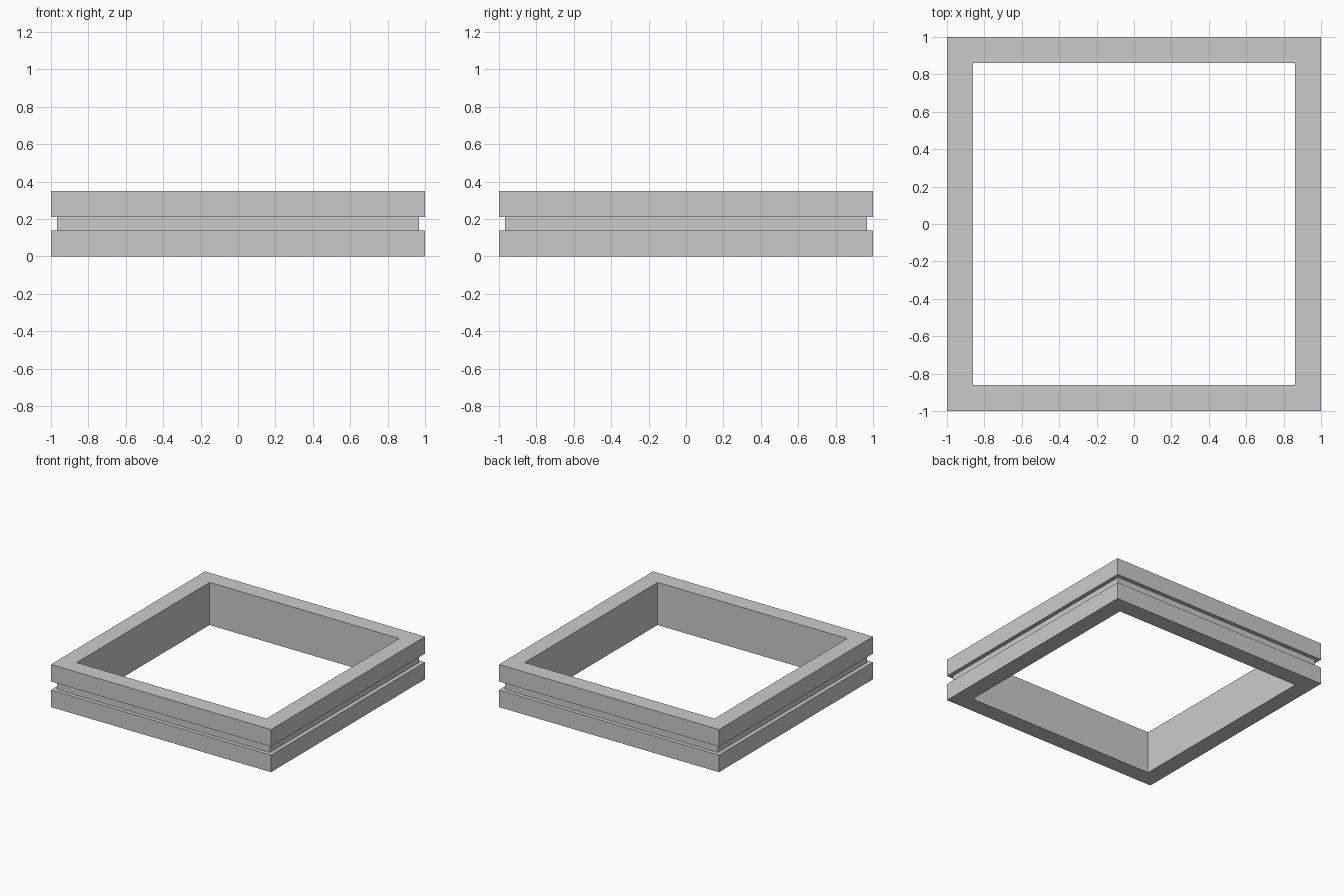
import bpy
import bmesh

cube = bpy.data.objects.get("Cube")
if cube:
    bpy.data.objects.remove(cube, do_unlink=True)

# Plain grey material
grey = bpy.data.materials.new("plain grey")
grey.use_nodes = True
colour = (0.6, 0.6, 0.6, 1)
grey.diffuse_color = colour
grey.node_tree.nodes["Principled BSDF"].inputs["Base Color"].default_value = colour

# Cross-section of the frame: (distance from centre, height), with an outer groove
OUTER, GROOVE, INNER = 1.0, 0.967, 0.862
HEIGHT, LOW, HIGH = 0.35, 0.14, 0.21
profile = [(INNER, 0), (OUTER, 0), (OUTER, LOW), (GROOVE, LOW),
           (GROOVE, HIGH), (OUTER, HIGH), (OUTER, HEIGHT), (INNER, HEIGHT)]

# Sweep the section around the four mitred corners
corners = [(-1, -1), (1, -1), (1, 1), (-1, 1)]
bm = bmesh.new()
rings = [[bm.verts.new((sx * r, sy * r, z)) for r, z in profile] for sx, sy in corners]
for i, ring in enumerate(rings):
    following = rings[(i + 1) % len(rings)]
    for j in range(len(profile)):
        k = (j + 1) % len(profile)
        bm.faces.new((ring[j], following[j], following[k], ring[k]))
bmesh.ops.recalc_face_normals(bm, faces=bm.faces[:])

mesh = bpy.data.meshes.new("grooved_square_frame")
bm.to_mesh(mesh)
bm.free()
mesh.materials.append(grey)
frame = bpy.data.objects.new("grooved_square_frame", mesh)
bpy.context.collection.objects.link(frame)
